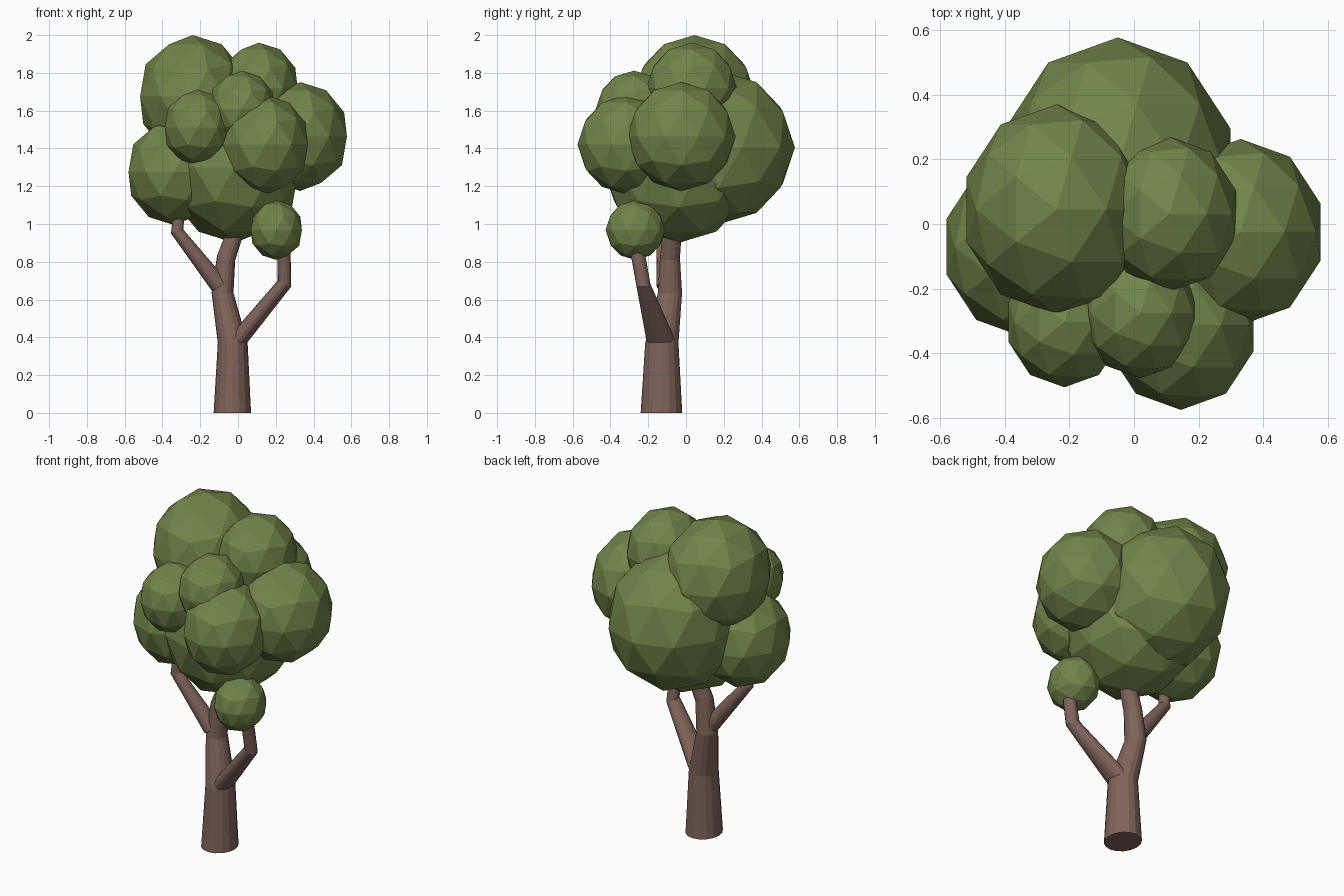
import bpy, bmesh, math

if "Cube" in bpy.data.objects:
    bpy.data.objects.remove(bpy.data.objects["Cube"])


def material(name, color):
    m = bpy.data.materials.new(name)
    m.diffuse_color = (*color, 1)
    m.use_nodes = True
    m.node_tree.nodes["Principled BSDF"].inputs["Base Color"].default_value = m.diffuse_color
    return m


LEAF = material("leaf green", (0.165, 0.232, 0.068))
BARK = material("bark brown", (0.215, 0.125, 0.105))


def finish(bm, name, mat):
    me = bpy.data.meshes.new(name)
    bmesh.ops.recalc_face_normals(bm, faces=bm.faces)
    bm.to_mesh(me)
    bm.free()
    me.materials.append(mat)
    ob = bpy.data.objects.new(name, me)
    bpy.context.collection.objects.link(ob)
    return ob


def limb(name, rings, sides=16):
    """Loft through rings of (x, y, z, radius_x, radius_y, tilt along x)."""
    bm = bmesh.new()
    loops = []
    for x, y, z, rx, ry, tilt in rings:
        loop = []
        for i in range(sides):
            a = 2 * math.pi * i / sides
            dx = rx * math.cos(a)
            loop.append(bm.verts.new((x + dx, y + ry * math.sin(a), z + tilt * dx)))
        loops.append(loop)
    for lo, hi in zip(loops, loops[1:]):
        for i in range(sides):
            j = (i + 1) % sides
            bm.faces.new((lo[i], lo[j], hi[j], hi[i]))
    bm.faces.new(loops[0])
    bm.faces.new(loops[-1])
    return finish(bm, name, BARK)


# Trunk and its two side branches
limb("trunk", [
    (-0.03, -0.13, 0.0, 0.099, 0.11, 0),
    (-0.028, -0.128, 0.37, 0.079, 0.088, 0),
    (-0.082, -0.085, 0.635, 0.058, 0.064, 0),
    (-0.063, -0.085, 0.82, 0.048, 0.053, -0.25),
    (0.0, -0.07, 1.0, 0.042, 0.05, -0.3),
])
limb("right_branch", [
    (-0.01, -0.13, 0.375, 0.057, 0.078, -0.1),
    (0.246, -0.227, 0.685, 0.036, 0.038, -0.45),
    (0.243, -0.265, 0.90, 0.034, 0.038, 0),
])
limb("left_branch", [
    (-0.095, -0.10, 0.67, 0.042, 0.055, 0.6),
    (-0.322, -0.125, 0.96, 0.033, 0.032, 0.3),
    (-0.312, -0.12, 1.08, 0.029, 0.03, 0),
])

# Leaf clumps: (x, y, z, radius), each narrowed a little across x
CLUMPS = {
    "top_left": (-0.24, 0.045, 1.675, 0.325),
    "top_right": (0.11, 0.03, 1.72, 0.24),
    "right": (0.33, -0.025, 1.463, 0.288),
    "back": (-0.05, 0.17, 1.405, 0.407),
    "left": (-0.34, -0.07, 1.275, 0.28),
    "lower_middle": (-0.02, -0.04, 1.30, 0.40),
    "front_right": (0.145, -0.312, 1.42, 0.263),
    "front_left": (-0.215, -0.303, 1.51, 0.202),
    "front_upper": (0.02, -0.275, 1.61, 0.202),
    "small_lower": (0.203, -0.268, 0.968, 0.158),
}
for name, (x, y, z, r) in CLUMPS.items():
    bm = bmesh.new()
    bmesh.ops.create_icosphere(bm, subdivisions=2, radius=r)
    ob = finish(bm, name + "_leaf_clump", LEAF)
    ob.location = (x, y, z)
    ob.scale = (0.9, 1, 1)
